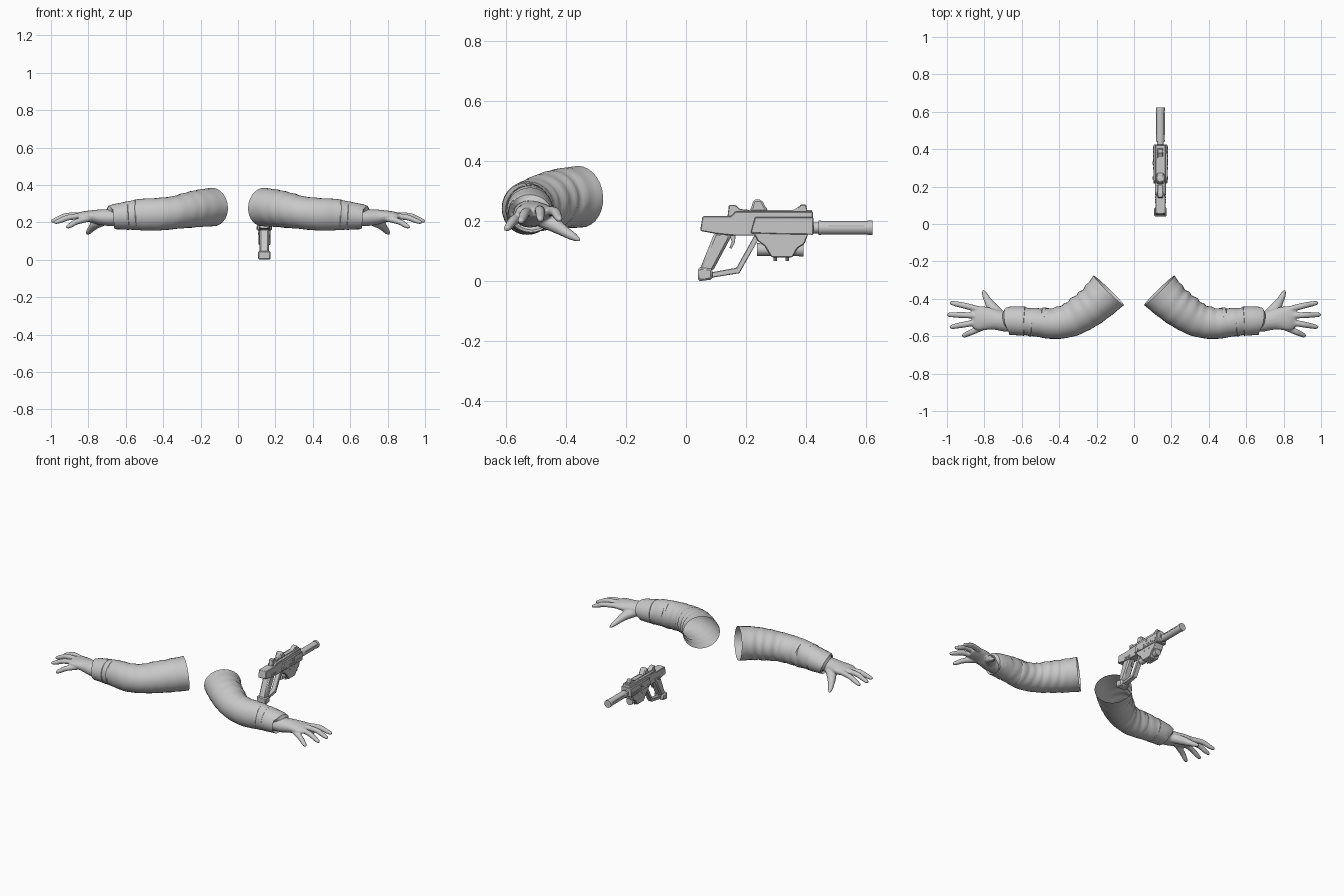
import bpy, bmesh, math
from mathutils import Vector

if "Cube" in bpy.data.objects:
    bpy.data.objects.remove(bpy.data.objects["Cube"])

grey = bpy.data.materials.new("soft grey")
grey.diffuse_color = (0.58, 0.58, 0.58, 1)
grey.use_nodes = True
grey.node_tree.nodes["Principled BSDF"].inputs["Base Color"].default_value = grey.diffuse_color
GX = 0.141  # centre plane of the blaster


def finish(name, bm, angle=35):
    bmesh.ops.recalc_face_normals(bm, faces=bm.faces)
    me = bpy.data.meshes.new(name)
    bm.to_mesh(me)
    bm.free()
    me.materials.append(grey)
    me.polygons.foreach_set("use_smooth", [True] * len(me.polygons))
    me.set_sharp_from_angle(angle=math.radians(angle))
    ob = bpy.data.objects.new(name, me)
    bpy.context.collection.objects.link(ob)
    return ob


def mirror(ob):
    ob.modifiers.new("mirror", "MIRROR").use_mirror_merge = False


def sample(st, steps):
    """Smooth interpolation through stations (x, y, z, half width, half height)."""
    out = []
    n = len(st) - 1
    for k in range(n * steps + 1):
        i = min(k // steps, n - 1)
        t = k / steps - i
        a, b, c, d = (st[max(0, min(n, i + j))] for j in (-1, 0, 1, 2))
        out.append([0.5 * (2 * q + (r - p) * t + (2 * p - 5 * q + 4 * r - s) * t * t
                           + (3 * q - p - 3 * r + s) * t ** 3)
                    for p, q, r, s in zip(a, b, c, d)])
    return out


def tube(bm, st, seg=20, steps=4, caps=True, fold=None):
    pts = sample(st, steps)
    rings = []
    for k, p in enumerate(pts):
        a, b = pts[max(0, k - 1)], pts[min(len(pts) - 1, k + 1)]
        tan = (Vector(b[:3]) - Vector(a[:3])).normalized()
        side = tan.cross(Vector((0, 0, 1))).normalized()
        up = side.cross(tan)
        ring = []
        for j in range(seg):
            u = 2 * math.pi * j / seg
            f = fold(k / (len(pts) - 1), u) if fold else 1
            ring.append(bm.verts.new(Vector(p[:3]) + side * (math.cos(u) * p[3] * f)
                                     + up * (math.sin(u) * p[4] * f)))
        rings.append(ring)
    for r, s in zip(rings, rings[1:]):
        for j in range(seg):
            bm.faces.new((r[j], r[(j + 1) % seg], s[(j + 1) % seg], s[j]))
    if caps:
        bm.faces.new(rings[0])
        bm.faces.new(rings[-1])


# Sleeve: open at the shoulder, with cloth folds bunched inside the elbow
def cloth(t, u):
    inner = max(0, -math.cos(u))
    amp = (0.012 + 0.035 * inner) * min(1, 5 * t) * (1 - 0.6 * t)
    return 1 + amp * math.sin(52 * t + 1.6 * math.sin(u) + math.cos(2 * u))


bm = bmesh.new()
tube(bm, [(.135, -.355, .282, .113, .103), (.2, -.42, .275, .103, .1),
          (.265, -.468, .265, .099, .095), (.34, -.512, .252, .091, .088),
          (.43, -.532, .243, .083, .087), (.52, -.526, .241, .076, .084),
          (.6, -.519, .235, .073, .073)], 28, 6, False, cloth)
mirror(finish("sleeve", bm, 50))

# Cuff with its end folded in to the wrist
bm = bmesh.new()
tube(bm, [(.582, -.52, .236, .07, .07), (.585, -.52, .236, .078, .077),
          (.625, -.518, .233, .077, .071), (.665, -.517, .23, .075, .067),
          (.669, -.517, .23, .071, .063), (.67, -.518, .228, .05, .045)], 28, 1, False)
mirror(finish("cuff", bm))

# Straps around the forearm
for x0, x1 in ((.478, .496), (.54, .556)):
    bm = bmesh.new()
    r = .085 - .015 * (x0 - .43) / .09 * .5
    tube(bm, [(x0, -.527, .241, r - .006, r - .001), (x0 + .001, -.527, .241, r, r + .005),
              (x1 - .001, -.525, .24, r - .001, r + .004), (x1, -.525, .24, r - .007, r - .002)],
         28, 1, False)
    mirror(finish("sleeve_strap", bm))

# Hand: palm, four fingers and thumb fused into one skin
bm = bmesh.new()
tube(bm, [(.64, -.52, .225, .058, .046), (.69, -.52, .225, .055, .045),
          (.74, -.512, .228, .054, .041), (.79, -.505, .232, .062, .032),
          (.835, -.504, .233, .064, .024), (.865, -.505, .23, .05, .014)])
fingers = [((.80, -.465, .234), (.90, -.438, .232), (.985, -.42, .204)),
           ((.81, -.491, .238), (.915, -.487, .235), (1.0, -.485, .203)),
           ((.81, -.520, .234), (.90, -.536, .227), (.985, -.552, .197)),
           ((.79, -.545, .222), (.86, -.574, .204), (.918, -.600, .172))]
for a, b, c in fingers:
    a, b, c = Vector(a), Vector(b), Vector(c)
    tube(bm, [(*a, .017, .017), (*b, .0165, .016), (*b.lerp(c, .55), .0145, .014),
              (*b.lerp(c, .9), .011, .010), (*c, .004, .004)], 12)
tube(bm, [(.71, -.495, .215, .03, .03), (.757, -.447, .193, .029, .027),
          (.782, -.408, .168, .02, .019), (.798, -.376, .149, .015, .014),
          (.807, -.353, .136, .005, .005)], 12)
hand = finish("hand", bm)
rm = hand.modifiers.new("fuse", "REMESH")
rm.mode, rm.voxel_size, rm.use_smooth_shade = "VOXEL", .005, True
sm = hand.modifiers.new("soften", "SMOOTH")
sm.factor, sm.iterations = .5, 3
mirror(hand)


# Blaster helpers: side profile in (y, z) given a width, and a cylinder along one axis
def plate(name, pts, width, x=GX, bevel=.003):
    bm = bmesh.new()
    a = [bm.verts.new((x - width / 2, y, z)) for y, z in pts]
    b = [bm.verts.new((x + width / 2, y, z)) for y, z in pts]
    bm.faces.new(a)
    bm.faces.new(b)
    for i in range(len(pts)):
        j = (i + 1) % len(pts)
        bm.faces.new((a[i], a[j], b[j], b[i]))
    ob = finish(name, bm, 25)
    if bevel:
        m = ob.modifiers.new("bevel", "BEVEL")
        m.width, m.segments = bevel, 1
    return ob


def block(name, y0, y1, z0, z1, width, x=GX, bevel=0):
    return plate(name, [(y0, z0), (y1, z0), (y1, z1), (y0, z1)], width, x, bevel)


def rod(name, p, q, r1, r2=None, seg=20):
    p, q = Vector(p), Vector(q)
    bm = bmesh.new()
    bmesh.ops.create_cone(bm, cap_ends=True, segments=seg, radius1=r1,
                          radius2=r2 or r1, depth=(q - p).length)
    bm.transform((q - p).to_track_quat("Z", "Y").to_matrix().to_4x4())
    bmesh.ops.translate(bm, vec=(p + q) / 2, verts=bm.verts)
    return finish(name, bm)


# Receiver, handguard and lower housing
plate("receiver", [(.047, .168), (.055, .217), (.15, .217), (.165, .233), (.423, .233),
                   (.423, .16), (.24, .152), (.16, .152), (.1, .158)], .054)
plate("handguard", [(.215, .16), (.23, .214), (.425, .214), (.425, .155)], .074)
plate("lower_housing", [(.225, .165), (.41, .165), (.395, .125), (.372, .11), (.355, .08),
                        (.285, .08), (.262, .118), (.238, .135)], .064)
block("top_rail", .17, .42, .232, .238, .026)

# Sights and optic
plate("rear_sight", [(.138, .212), (.143, .255), (.165, .255), (.18, .241), (.21, .238),
                     (.21, .212)], .03)
plate("optic", [(.212, .235), (.218, .247), (.225, .272), (.252, .272), (.264, .25),
                (.275, .235)], .042, bevel=.006)
plate("front_sight", [(.345, .23), (.378, .25), (.382, .256), (.4, .256), (.406, .23)], .03)

# Grip, grip base, hand guard and trigger
plate("grip", [(.095, .162), (.152, .16), (.146, .14), (.09, .035), (.042, .03)], .05, bevel=.008)
plate("grip_base", [(.04, 0), (.04, .046), (.088, .042), (.088, .006)], .068, bevel=.006)
plate("grip_guard", [(.085, .012), (.178, .027), (.256, .165), (.235, .165), (.168, .045),
                     (.085, .03)], .03, bevel=.002)
plate("trigger", [(.142, .158), (.166, .158), (.163, .13), (.152, .108), (.145, .112),
                  (.153, .132)], .014, bevel=.001)

# Barrel and suppressor
rod("barrel", (GX, .41, .178), (GX, .455, .178), .018)
rod("suppressor", (GX, .446, .178), (GX, .608, .178), .0225)
rod("suppressor_collar", (GX, .442, .178), (GX, .45, .178), .024)
rod("suppressor_end", (GX, .605, .178), (GX, .622, .178), .0245)

# Underslung tube and its feet
rod("under_tube", (GX, .237, .106), (GX, .39, .106), .021)
rod("under_tube_lens", (GX, .376, .106), (GX, .392, .106), .023)
for y in (.297, .337):
    rod("foot", (GX, y, .068), (GX, y, .085), .006, seg=10)

# Repeated side details
for s in (-1, 1):
    for i in range(6):
        y = .292 + .0215 * i
        plate("vent", [(y, .164), (y + .012, .164), (y + .014, .183), (y + .002, .183)],
              .004, GX + s * .0375, 0)
    block("side_slot", .165, .222, .217, .225, .004, GX + s * .0275)
    block("suppressor_slot", .475, .595, .181, .187, .004, GX + s * .0215)
    for i in range(4):
        block("receiver_rib", .112 + .014 * i, .12 + .014 * i, .162, .178, .004, GX + s * .0275)
    for y, z in ((.245, .17), (.325, .2)):
        rod("side_knob", (GX + s * .03, y, z), (GX + s * .042, y, z), .008, seg=12)
    for y in (.3, .345):
        rod("housing_bolt", (GX + s * .03, y, .14), (GX + s * .034, y, .14), .005, seg=8)
